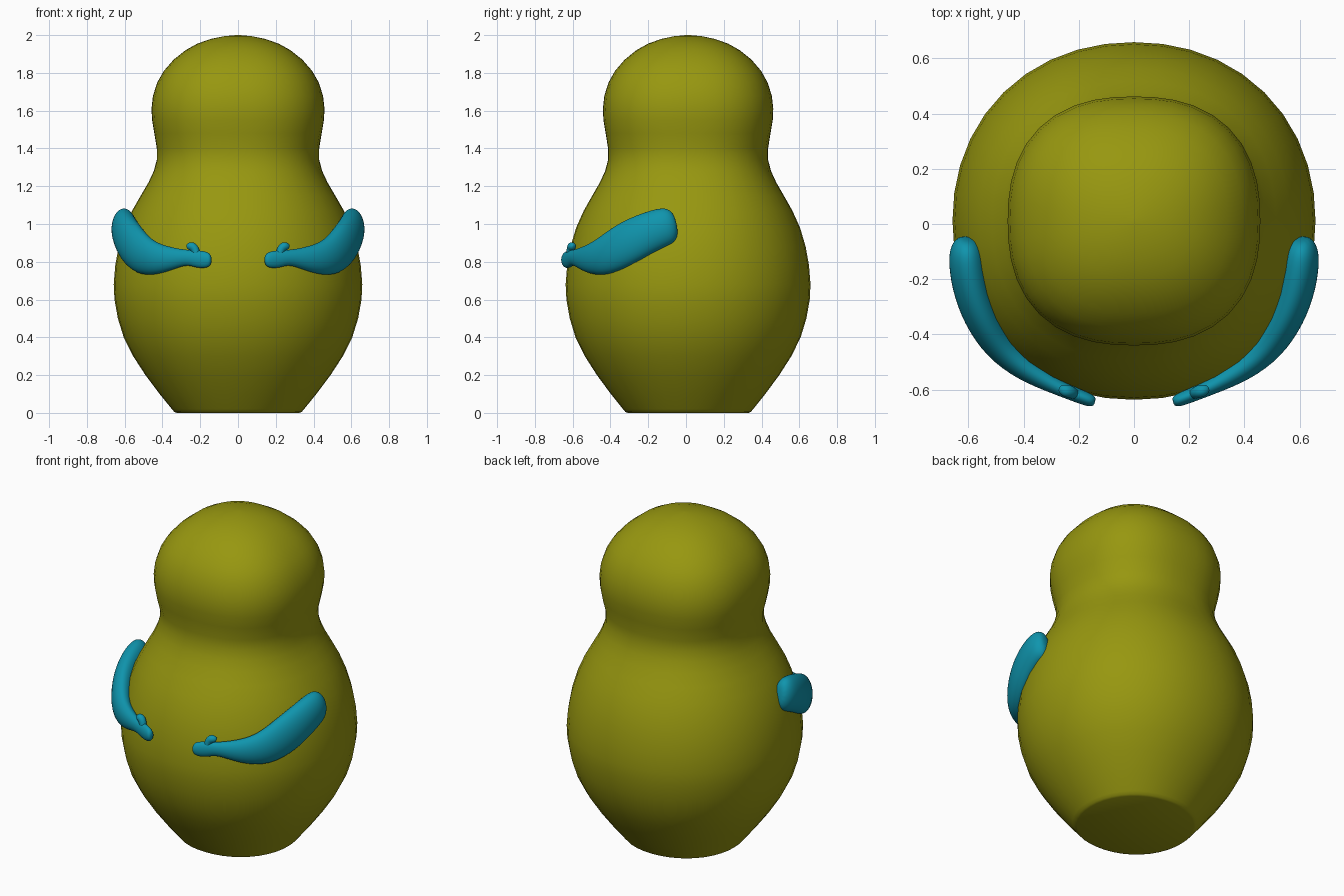
import bpy, bmesh
from math import sin, cos, pi
from mathutils import Vector

if "Cube" in bpy.data.objects:
    bpy.data.objects.remove(bpy.data.objects["Cube"])


def material(name, rgb):
    m = bpy.data.materials.new(name)
    m.diffuse_color = (*rgb, 1)
    m.use_nodes = True
    m.node_tree.nodes["Principled BSDF"].inputs["Base Color"].default_value = m.diffuse_color
    return m


def loft(name, rings, mat, levels):
    """Skin closed rings of points into a capped smooth object."""
    bm = bmesh.new()
    vr = [[bm.verts.new(p) for p in r] for r in rings]
    n = len(vr[0])
    for a, b in zip(vr, vr[1:]):
        for i in range(n):
            bm.faces.new((a[i], a[(i + 1) % n], b[(i + 1) % n], b[i]))
    bm.faces.new(vr[0][::-1])
    bm.faces.new(vr[-1])
    bmesh.ops.recalc_face_normals(bm, faces=bm.faces)
    me = bpy.data.meshes.new(name)
    bm.to_mesh(me)
    bm.free()
    me.materials.append(mat)
    ob = bpy.data.objects.new(name, me)
    bpy.context.collection.objects.link(ob)
    if levels:
        ob.modifiers.new("smooth", "SUBSURF").levels = levels
    bpy.ops.object.select_all(action='DESELECT')
    ob.select_set(True)
    bpy.context.view_layer.objects.active = ob
    if levels:
        bpy.ops.object.shade_smooth()
    else:
        bpy.ops.object.shade_smooth_by_angle(angle=0.7)
    return ob


def squircle(t, r, n):
    c, s = cos(t), sin(t)
    k = r / (abs(c) ** n + abs(s) ** n) ** (1 / n)
    return k * c, k * s


def tube(name, path):
    """Limb along (x, y, z, half height, half thickness), lying on the body."""
    pts = [Vector(p[:3]) for p in path]
    rings = []
    for i, p in enumerate(path):
        d = (pts[min(i + 1, len(pts) - 1)] - pts[max(i - 1, 0)]).normalized()
        out = Vector((p[0], p[1], 0))
        out = (out - d * out.dot(d)).normalized()
        side = d.cross(out)
        rings.append([pts[i] + side * p[3] * cos(a) + out * p[4] * sin(a)
                      for a in (2 * pi * k / 12 for k in range(12))])
    ob = loft(name, rings, teal, 2)
    # opposite side
    mir = ob.modifiers.new("mirror", "MIRROR")
    mir.use_mirror_merge = False
    return ob


olive = material("olive", (0.31, 0.31, 0.005))
teal = material("teal", (0.005, 0.30, 0.42))

# body: (z, radius, squareness)
profile = [(0, .325, 2.1), (.006, .338, 2.1), (.02, .35, 2.1), (.1, .415, 2.1), (.2, .49, 2.1),
           (.3, .555, 2.1), (.4, .605, 2.1), (.5, .636, 2.1), (.6, .654, 2.1),
           (.68, .658, 2.1), (.78, .65, 2.1), (.88, .632, 2.1), (.98, .602, 2.1),
           (1.07, .561, 2.15), (1.15, .515, 2.2), (1.22, .474, 2.25), (1.28, .446, 2.3),
           (1.34, .43, 2.3), (1.4, .43, 2.3), (1.48, .443, 2.4), (1.55, .455, 2.4),
           (1.61, .458, 2.4), (1.68, .45, 2.4), (1.75, .427, 2.4), (1.81, .393, 2.4),
           (1.87, .341, 2.35), (1.92, .278, 2.3), (1.955, .215, 2.2), (1.98, .143, 2.1),
           (1.994, .075, 2), (2.0, .01, 2)]
rings = []
for z, r, n in profile:
    ring = []
    for k in range(40):
        x, y = squircle(2 * pi * k / 40, r, n)
        ring.append((x, y * .985 + .011, z))
    rings.append(ring)
loft("body", rings, olive, 0)

# arms with hands
tube("arms", [(-.603, -.05, 1.0, .05, .03), (-.608, -.075, .995, .095, .055),
              (-.607, -.12, .985, .108, .07), (-.595, -.22, .947, .115, .07),
              (-.56, -.33, .888, .122, .068), (-.49, -.445, .82, .108, .062),
              (-.39, -.53, .812, .075, .048), (-.275, -.594, .825, .038, .028),
              (-.225, -.614, .816, .048, .027), (-.175, -.633, .81, .047, .026),
              (-.15, -.643, .81, .036, .022), (-.141, -.645, .81, .015, .012)])

# thumbs
tube("thumbs", [(-.215, -.615, .82, .022, .022), (-.222, -.614, .85, .021, .021),
                (-.23, -.608, .872, .025, .023), (-.248, -.605, .885, .026, .024),
                (-.266, -.597, .88, .017, .017), (-.27, -.595, .878, .006, .006)])
